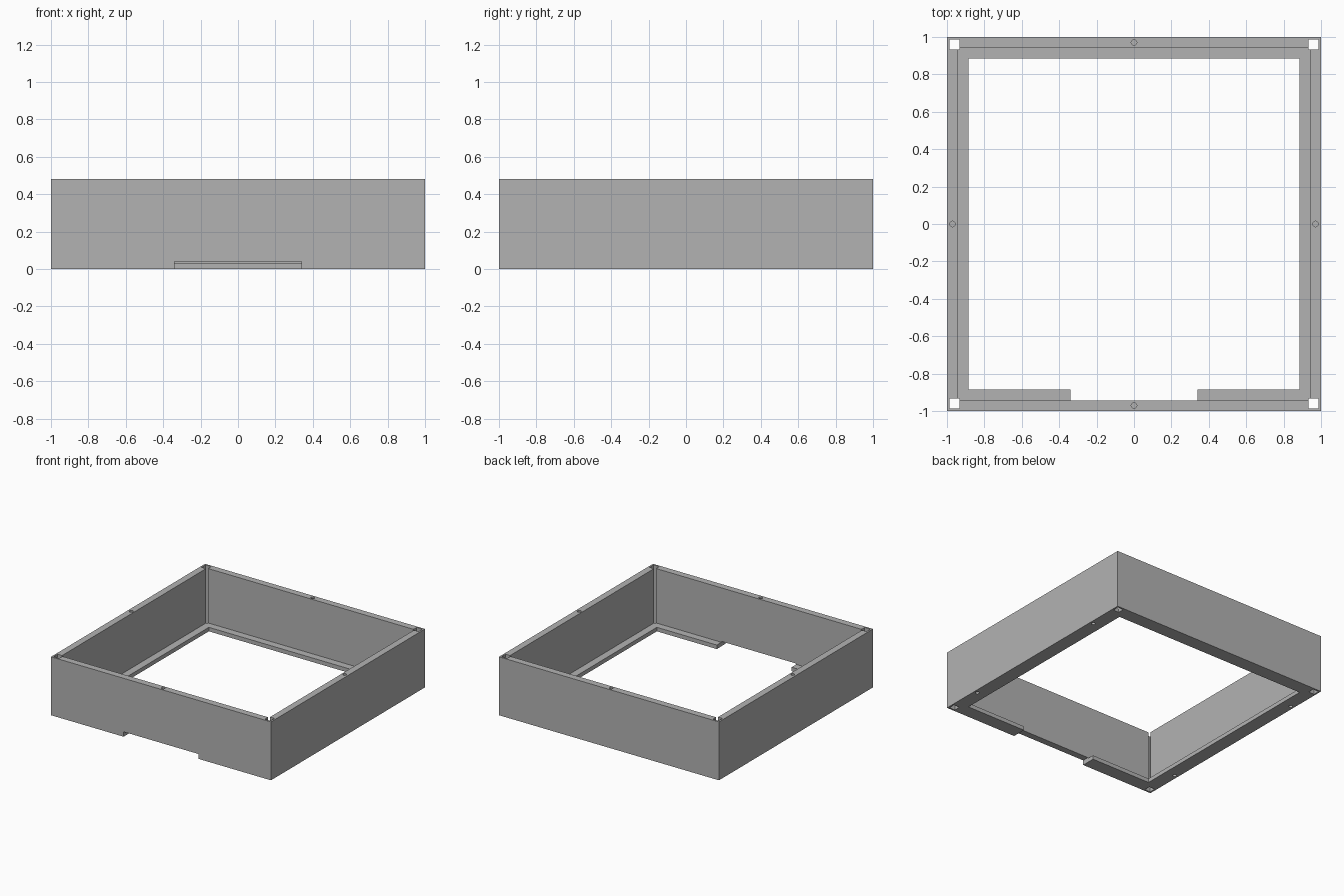
import bpy

# Remove the default cube
cube = bpy.data.objects.get("Cube")
if cube:
    bpy.data.objects.remove(cube, do_unlink=True)

HEIGHT = 0.48
LIP = 0.033
CORNER = 0.96
EDGE = 0.97

grey = bpy.data.materials.new("mid_grey")
grey.use_nodes = True
grey.diffuse_color = (0.45, 0.45, 0.45, 1)
grey.node_tree.nodes["Principled BSDF"].inputs["Base Color"].default_value = (0.45, 0.45, 0.45, 1)


def box(name, low, high):
    centre = [(a + b) / 2 for a, b in zip(low, high)]
    bpy.ops.mesh.primitive_cube_add(size=1, location=centre)
    obj = bpy.context.object
    obj.name = name
    obj.scale = [b - a for a, b in zip(low, high)]
    bpy.ops.object.transform_apply(location=True, rotation=False, scale=True)
    return obj


def cut(target, cutter):
    cutter.hide_render = True
    mod = target.modifiers.new("cut", "BOOLEAN")
    mod.operation = "DIFFERENCE"
    mod.solver = "EXACT"
    mod.object = cutter
    bpy.context.view_layer.objects.active = target
    bpy.ops.object.modifier_apply(modifier=mod.name)
    bpy.data.objects.remove(cutter, do_unlink=True)


def drill(target, x, y, z, radius=0.015, depth=0.08):
    bpy.ops.mesh.primitive_cylinder_add(vertices=24, radius=radius, depth=depth, location=(x, y, z))
    cut(target, bpy.context.object)


# Square tray wall with a thin inward lip at the bottom
frame = box("box_frame", (-1, -1, 0), (1, 1, HEIGHT))
frame.data.materials.append(grey)
cut(frame, box("inside_cutter", (-0.945, -0.945, LIP), (0.945, 0.945, 1)))
cut(frame, box("opening_cutter", (-0.885, -0.885, -1), (0.885, 0.885, 1)))

# Notch low in the front wall, cutting the lip as well
cut(frame, box("notch_cutter", (-0.34, -1.1, -0.1), (0.34, -0.8, 0.04)))

# Square channels down the four corners
for sx in (-1, 1):
    for sy in (-1, 1):
        x, y, r = sx * CORNER, sy * CORNER, 0.026
        cut(frame, box("corner_cutter", (x - r, y - r, -1), (x + r, y + r, 1)))
        # Round sockets under the side walls
        drill(frame, sx * EDGE, sy * 0.68, 0)

# Round sockets in the middle of each top edge
for x, y in ((EDGE, 0), (-EDGE, 0), (0, EDGE), (0, -EDGE)):
    drill(frame, x, y, HEIGHT)

for poly in frame.data.polygons:
    poly.material_index = 0
    poly.use_smooth = False
